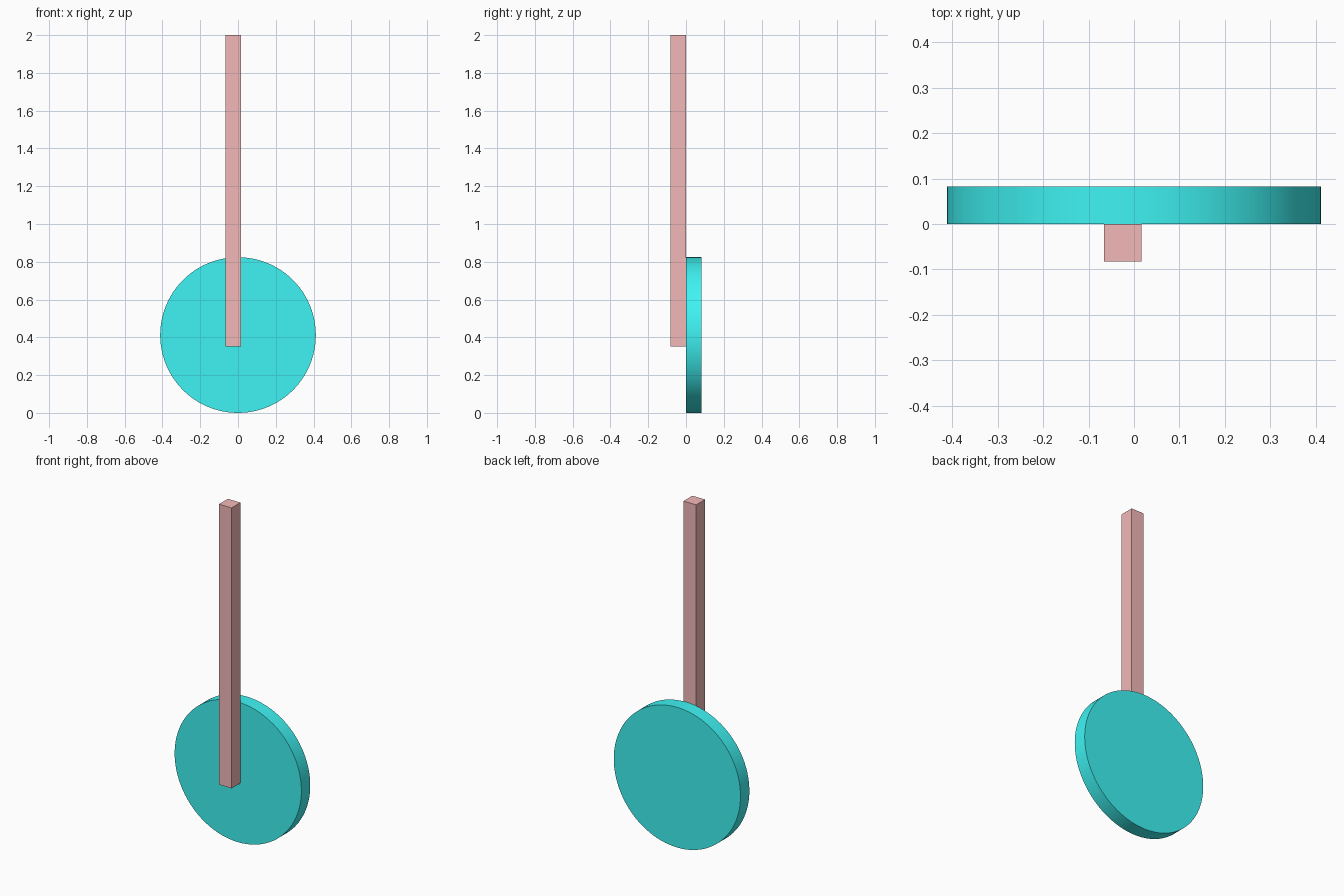
import bpy
from math import pi

if "Cube" in bpy.data.objects:
    bpy.data.objects.remove(bpy.data.objects["Cube"])

U = 0.0824          # bar thickness, also disc thickness
R = 5 * U           # disc radius


def finish(obj, name, color):
    obj.name = name
    mat = bpy.data.materials.new(name + "_colour")
    mat.diffuse_color = (*color, 1)
    mat.use_nodes = True
    mat.node_tree.nodes["Principled BSDF"].inputs["Base Color"].default_value = mat.diffuse_color
    obj.data.materials.append(mat)


# Round disc standing upright, front face on y = 0
bpy.ops.mesh.primitive_cylinder_add(vertices=96, radius=R, depth=U,
                                    location=(0, U / 2, R), rotation=(pi / 2, 0, 0))
bpy.ops.object.transform_apply(location=False, rotation=True, scale=True)
bpy.ops.object.shade_smooth_by_angle()
finish(bpy.context.object, "disc", (0.05, 0.9, 0.9))

# Square bar fixed against the front of the disc, slightly left of centre
bottom, top = 0.352, 2.0
bpy.ops.mesh.primitive_cube_add(size=1, location=(-0.025, -U / 2, (bottom + top) / 2))
bar = bpy.context.object
bar.scale = (U, U, top - bottom)
bpy.ops.object.transform_apply(location=False, rotation=False, scale=True)
finish(bar, "bar", (0.9, 0.48, 0.48))
